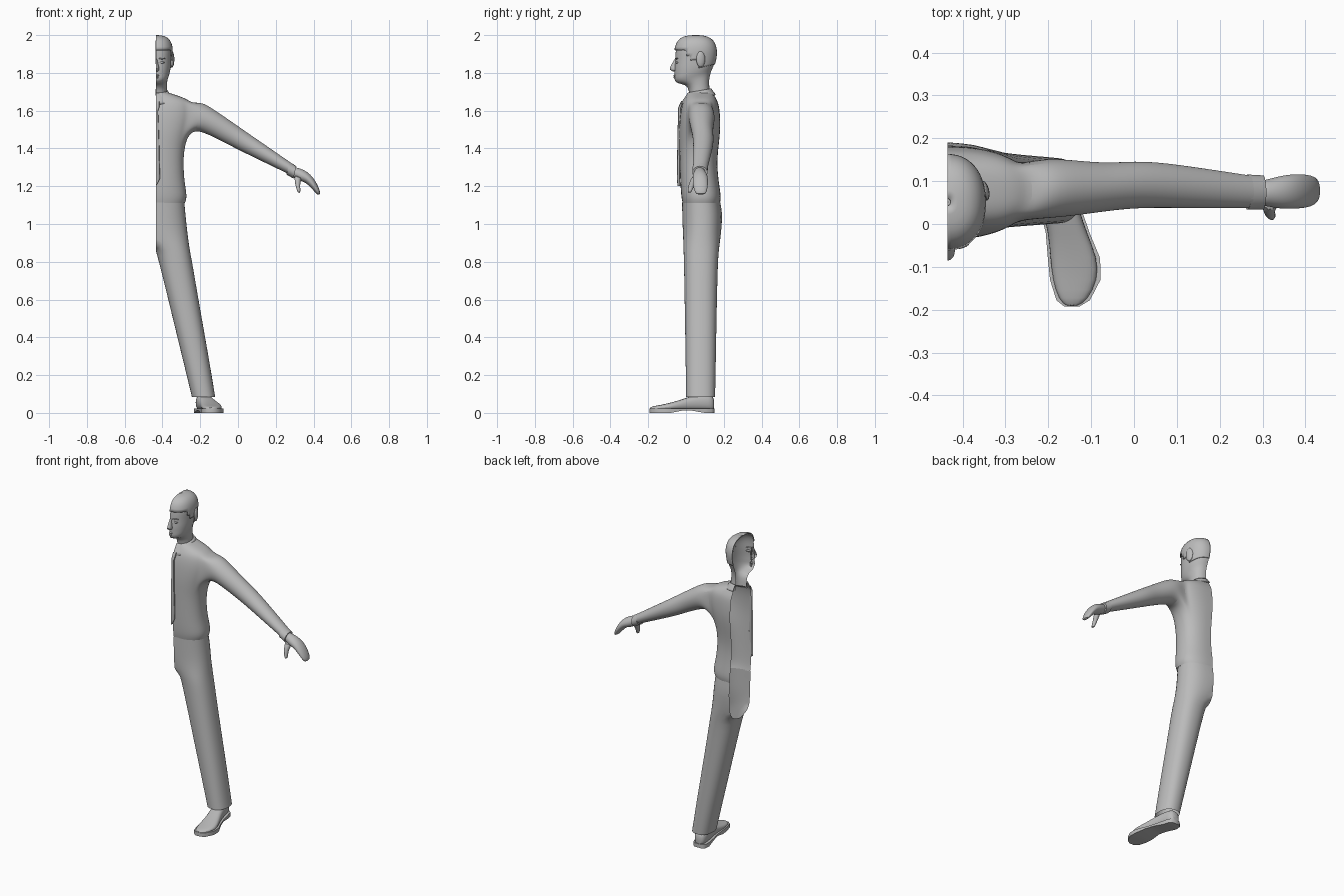
import bpy, bmesh, math
from mathutils import Vector

CUT = -0.435   # the figure is an open half shell, ending on this plane

if "Cube" in bpy.data.objects:
    bpy.data.objects.remove(bpy.data.objects["Cube"], do_unlink=True)

grey = bpy.data.materials.new("plain_grey")
grey.use_nodes = True
grey.diffuse_color = (0.5, 0.5, 0.5, 1)
grey.node_tree.nodes["Principled BSDF"].inputs["Base Color"].default_value = (0.5, 0.5, 0.5, 1)


def power(v, p):
    return math.copysign(abs(v) ** (2 / p), v)


def half_ring(z_front, z_back, w, yf, yb, n=16, p=2.2):
    """Half outline from the front of the cut plane, round the side, to the back."""
    pts = []
    for i in range(n + 1):
        t = math.pi * i / n
        s, c = max(0, math.sin(t)), math.cos(t)
        pts.append(Vector((CUT + w * power(s, p), (yf + yb) / 2 - (yb - yf) / 2 * power(c, p),
                           (z_front + z_back) / 2 + (z_front - z_back) / 2 * c)))
    return pts


def flat_ring(z, xi, xo, yf, yb, n=20, p=2.3):
    """Closed horizontal outline."""
    return [Vector(((xi + xo) / 2 + (xo - xi) / 2 * power(math.cos(t), p),
                    (yf + yb) / 2 + (yb - yf) / 2 * power(math.sin(t), p), z))
            for t in (2 * math.pi * i / n for i in range(n))]


def limb_ring(xt, zt, xb, zb, yf, yb, n=18):
    """Closed outline across a limb, from its upper point round the front."""
    top, bottom = Vector((xt, 0, zt)), Vector((xb, 0, zb))
    pts = []
    for i in range(n):
        t = 2 * math.pi * i / n
        v = top.lerp(bottom, 0.5 - 0.5 * math.cos(t))
        v.y = (yf + yb) / 2 - (yb - yf) / 2 * math.sin(t)
        pts.append(v)
    return pts


def skin(bm, rows, closed, keep=None):
    n = len(rows[0])
    for r in range(len(rows) - 1):
        for i in range(n if closed else n - 1):
            if keep is None or keep(r, i):
                j = (i + 1) % n
                bm.faces.new((rows[r][i], rows[r][j], rows[r + 1][j], rows[r + 1][i]))


def add_rows(bm, rings):
    return [[bm.verts.new(p) for p in ring] for ring in rings]


def finish(name, bm, sub=1, thick=0):
    loose = [v for v in bm.verts if not v.link_faces]
    bmesh.ops.delete(bm, geom=loose, context='VERTS')
    mesh = bpy.data.meshes.new(name)
    bm.to_mesh(mesh)
    bm.free()
    mesh.materials.append(grey)
    ob = bpy.data.objects.new(name, mesh)
    bpy.context.collection.objects.link(ob)
    if sub:
        m = ob.modifiers.new("smooth", 'SUBSURF')
        m.levels = m.render_levels = sub
        m.boundary_smooth = 'PRESERVE_CORNERS'
    if thick:
        m = ob.modifiers.new("rim", 'SOLIDIFY')
        m.thickness, m.offset = thick, -1
    bpy.ops.object.select_all(action='DESELECT')
    ob.select_set(True)
    bpy.context.view_layer.objects.active = ob
    bpy.ops.object.shade_smooth_by_angle(angle=math.radians(45))
    return ob


def loft(name, rings, closed=False, caps=False, sub=1, keep=None, thick=0, cut=False):
    bm = bmesh.new()
    rows = add_rows(bm, rings)
    skin(bm, rows, closed, keep)
    if caps:
        bm.faces.new(rows[0])
        bm.faces.new(rows[-1])
        bmesh.ops.recalc_face_normals(bm, faces=bm.faces[:])
    if cut:
        bmesh.ops.bisect_plane(bm, geom=bm.verts[:] + bm.edges[:] + bm.faces[:], dist=1e-5,
                               plane_co=(CUT, 0, 0), plane_no=(-1, 0, 0), clear_outer=True)
    return finish(name, bm, sub, thick)


def blob(name, centre, size, turn=0):
    bm = bmesh.new()
    bmesh.ops.create_uvsphere(bm, u_segments=12, v_segments=8, radius=1)
    bmesh.ops.scale(bm, vec=size, verts=bm.verts)
    ob = finish(name, bm, 0)
    ob.location = centre
    ob.rotation_euler.z = turn


# Torso, with the sleeve growing out of an opening in its side
torso = [(1.112, .155, -.018, .18), (1.145, .167, -.025, .186), (1.22, .152, -.03, .173),
         (1.315, .146, -.033, .164), (1.395, .15, -.035, .17), (1.47, .17, -.037, .179),
         (1.53, .19, -.035, .182), (1.59, .2, -.03, .179), (1.638, .195, -.02, .172),
         (1.662, .165, -.008, .16), (1.68, .115, .002, .15), (1.695, .07, .01, .14)]
sleeve = [(-.19, 1.648, -.225, 1.497, .012, .155), (-.12, 1.602, -.16, 1.475, .018, .15),
          (-.04, 1.547, -.08, 1.435, .03, .142), (.04, 1.491, 0, 1.393, .038, .15),
          (.15, 1.415, .12, 1.335, .036, .135), (.28, 1.325, .26, 1.268, .036, .114)]
bm = bmesh.new()
rows = add_rows(bm, [half_ring(z, z, w, f, b, p=2.4) for z, w, f, b in torso])
LO, HI, FRONT, BACK, MID = 5, 8, 5, 11, 8
skin(bm, rows, False, lambda r, i: not (LO <= r < HI and FRONT <= i < BACK))
opening = ([rows[HI][c] for c in range(MID, FRONT, -1)] + [rows[r][FRONT] for r in range(HI, LO, -1)]
           + [rows[LO][c] for c in range(FRONT, BACK)] + [rows[r][BACK] for r in range(LO, HI)]
           + [rows[HI][c] for c in range(BACK, MID, -1)])
skin(bm, [opening] + add_rows(bm, [limb_ring(*s) for s in sleeve]), True)
finish("shirt_and_sleeve", bm, 2)

# Cuff, hand and thumb
loft("cuff", [limb_ring(*s) for s in [(.274, 1.328, .256, 1.262, .033, .116),
     (.309, 1.306, .293, 1.241, .033, .114)]], True, True, 0)
loft("hand", [limb_ring(*s) for s in [(.29, 1.306, .275, 1.255, .045, .1),
     (.315, 1.298, .3, 1.243, .042, .103), (.348, 1.288, .325, 1.226, .035, .112),
     (.384, 1.264, .352, 1.224, .035, .117), (.415, 1.222, .382, 1.196, .036, .117),
     (.434, 1.178, .408, 1.168, .044, .112), (.436, 1.157, .422, 1.153, .056, .1)]], True, True)
loft("thumb", [limb_ring(*s, n=10) for s in [(.343, 1.25, .295, 1.265, .03, .08),
     (.328, 1.213, .3, 1.22, .016, .052), (.331, 1.185, .308, 1.186, .008, .036),
     (.331, 1.165, .317, 1.163, .008, .028)]], True, True)

# Trouser leg
loft("trouser_leg", [flat_ring(*s) for s in [(.085, -.245, -.12, 0, .155),
     (.28, -.292, -.152, -.003, .159), (.467, -.338, -.185, -.006, .162),
     (.65, -.382, -.217, -.009, .166), (.8, -.42, -.242, -.012, .17),
     (.865, -.437, -.255, -.014, .175), (.92, -.52, -.262, -.016, .183),
     (.98, -.58, -.269, -.018, .189), (1.05, -.59, -.276, -.02, .192),
     (1.115, -.59, -.282, -.02, .182)]], True, cut=True)

# Shoe: y, centre, half width, height
last = [(-.193, -.145, .012, .028), (-.178, -.142, .034, .035), (-.13, -.137, .054, .043),
        (-.08, -.14, .056, .055), (-.02, -.155, .046, .072), (.03, -.17, .044, .092),
        (.1, -.185, .042, .1), (.135, -.188, .036, .095), (.15, -.188, .02, .075)]


def shoe_ring(y, xc, hw, top):
    return [Vector((xc + hw * power(math.cos(t), 2.6), y, .012 + (top - .012) * (.5 + .5 * power(math.sin(t), 2.6))))
            for t in (2 * math.pi * i / 14 for i in range(14))]


def sole_ring(y, xc, hw, top):
    base = .012 if -.03 < y < .04 else 0
    w = hw + .005
    return [Vector((xc + sx * w, y, z)) for sx, z in ((-1, base), (1, base), (1, .024), (-1, .024))]


loft("shoe_upper", [shoe_ring(*s) for s in last], True, True)
loft("shoe_sole", [sole_ring(*s) for s in last], True, True, 0)

# Head and neck: front z, back z, half width, front y, back y
head = [(1.66, 1.68, .06, .02, .13), (1.71, 1.73, .058, .016, .122), (1.738, 1.77, .06, .002, .122),
        (1.744, 1.80, .064, -.05, .13), (1.765, 1.82, .072, -.063, .138), (1.79, 1.84, .077, -.06, .147),
        (1.815, 1.855, .08, -.062, .151), (1.85, 1.875, .082, -.058, .155), (1.88, 1.895, .083, -.056, .157),
        (1.915, 1.915, .085, -.055, .157), (1.95, 1.95, .08, -.047, .15), (1.978, 1.978, .063, -.027, .128),
        (1.992, 1.992, .035, .008, .092), (1.994, 1.994, .001, .05, .052)]
loft("head_and_neck", [half_ring(*s) for s in head])

# Hair cap, long at the back with a short sideburn before the ear
cap = [half_ring(f + .006, b + .006, w + .006, yf - .007, yb + .007) for f, b, w, yf, yb in head[5:]]
loft("hair", cap, keep=lambda r, i: r >= 4 or i >= 9 or (r >= 2 and i >= 7) or (r == 3 and i >= 6), thick=.006)

# Facial features
loft("nose", [half_ring(z, z, w, yf, -.03, 8) for z, w, yf in
     [(1.806, .006, -.06), (1.81, .017, -.078), (1.822, .019, -.09), (1.845, .013, -.076),
      (1.87, .009, -.063), (1.885, .008, -.05)]])
for part, z, w, yf in [("upper_lip", 1.786, .022, -.07), ("lower_lip", 1.775, .019, -.069)]:
    loft(part, [half_ring(z + dz, z + dz, w * k, -.04 + (yf + .04) * k, -.03, 8)
                for dz, k in [(-.006, .75), (0, 1), (.006, .75)]])
blob("eye", (-.403, -.047, 1.855), (.014, .007, .006), .3)
blob("eyebrow", (-.402, -.05, 1.876), (.019, .007, .004), .3)
blob("ear", (-.349, .078, 1.872), (.011, .024, .043), .25)

# Folded collar and tie
loft("collar", [half_ring(*s) for s in [(1.635, 1.685, .088, -.028, .158),
     (1.67, 1.7, .076, -.008, .146), (1.695, 1.718, .063, .01, .133)]], thick=.006)
loft("tie", [half_ring(z, z, w, yf, yf + .016, 6, 3) for z, w, yf in
     [(1.2, .002, -.045), (1.24, .022, -.048), (1.42, .018, -.046), (1.6, .012, -.042),
      (1.615, .018, -.042), (1.65, .02, -.026)]], sub=0)
